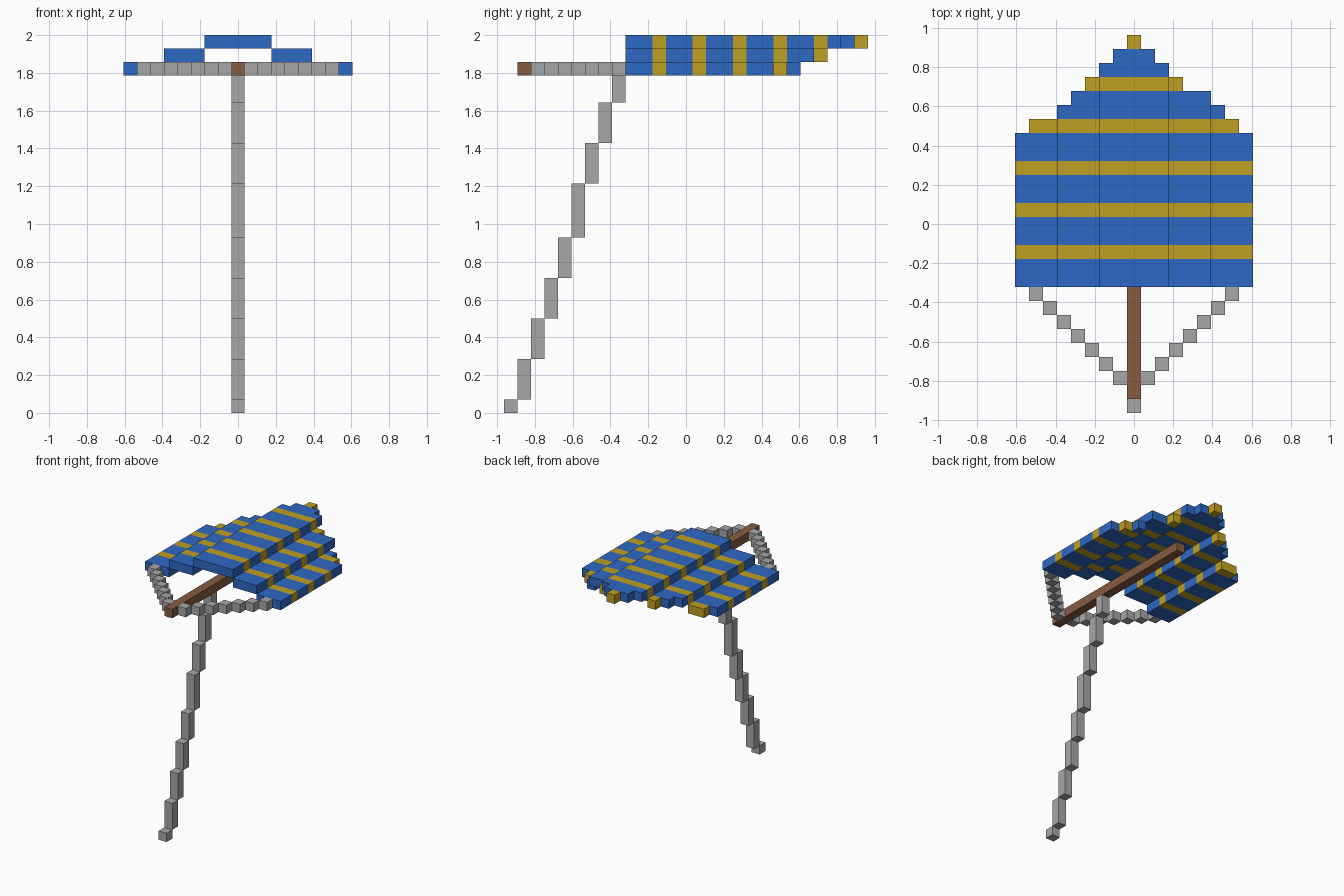
import bpy, bmesh
from mathutils import Matrix, Vector

cube = bpy.data.objects.get("Cube")
if cube:
    bpy.data.objects.remove(cube, do_unlink=True)

U = 1 / 14          # edge of one block
Y0 = -13.5 * U      # front edge of block row 0


def material(name, rgb):
    m = bpy.data.materials.new(name)
    m.use_nodes = True
    m.diffuse_color = (*rgb, 1)
    bsdf = m.node_tree.nodes["Principled BSDF"]
    bsdf.inputs["Base Color"].default_value = (*rgb, 1)
    bsdf.inputs["Roughness"].default_value = 0.8
    return m


BLUE = material("sail blue", (0.027, 0.138, 0.55))
GOLD = material("stripe gold", (0.53, 0.35, 0.016))
GREY = material("cord grey", (0.39, 0.39, 0.39))
BROWN = material("wood brown", (0.24, 0.107, 0.053))


def finish(name, bm, *mats):
    bmesh.ops.recalc_face_normals(bm, faces=bm.faces[:])
    me = bpy.data.meshes.new(name)
    bm.to_mesh(me)
    bm.free()
    for m in mats:
        me.materials.append(m)
    ob = bpy.data.objects.new(name, me)
    bpy.context.collection.objects.link(ob)
    return ob


def box(bm, col, row, level, rows=1, levels=1):
    """Add a box one block wide, given in block steps."""
    centre = Vector((col * U, Y0 + (row + rows / 2) * U, (level + levels / 2) * U))
    size = Matrix.Diagonal((U, rows * U, levels * U, 1))
    bmesh.ops.create_cube(bm, size=1, matrix=Matrix.Translation(centre) @ size)


# Sail outline: first and last column of each row, tapering to the rear tip
SAIL_FRONT = 9
OUTLINE = [(-8, 8)] * 11 + [(-7, 7), (-5, 6), (-4, 5), (-3, 3), (-2, 2), (-1, 1), (0, 0)]


def sail_panel(name, first, last, level):
    """Flat stepped sheet one block thick, striped gold on every third row."""
    bm = bmesh.new()
    z = level * U
    for k, (a, b) in enumerate(OUTLINE):
        y = Y0 + (SAIL_FRONT + k) * U
        for c in range(max(a, first), min(b, last) + 1):
            x = (c - 0.5) * U
            bm.faces.new([bm.verts.new(p) for p in
                          ((x, y, z), (x + U, y, z), (x + U, y + U, z), (x, y + U, z))])
    bmesh.ops.remove_doubles(bm, verts=bm.verts[:], dist=U / 100)
    sheet = bm.faces[:]
    grown = bmesh.ops.extrude_face_region(bm, geom=sheet, use_keep_orig=True)["geom"]
    bmesh.ops.translate(bm, vec=(0, 0, U),
                        verts=[v for v in grown if isinstance(v, bmesh.types.BMVert)])
    bmesh.ops.recalc_face_normals(bm, faces=bm.faces[:])
    # Stripe rule: row of the block just behind each face
    for f in bm.faces:
        y = f.calc_center_median().y - f.normal.y * U / 2
        f.material_index = int(int((y - Y0) / U) % 3 == 2)
    bmesh.ops.dissolve_limit(bm, angle_limit=0.01, verts=bm.verts[:],
                             edges=bm.edges[:], delimit={'MATERIAL'})
    finish(name, bm, BLUE, GOLD)


sail_panel("sail_centre", -2, 2, 27)
sail_panel("sail_middle_left", 3, 5, 26)
sail_panel("sail_middle_right", -5, -3, 26)
sail_panel("sail_outer_left", 6, 8, 25)
sail_panel("sail_outer_right", -8, -6, 25)

# Wooden spine under the sail, reaching forward to the nose
bm = bmesh.new()
box(bm, 0, 1, 25, rows=20)
finish("spine", bm, BROWN)

# Stepped cords from the nose out to the sail corners
for side, name in ((1, "cord_left"), (-1, "cord_right")):
    bm = bmesh.new()
    for c in range(1, 8):
        box(bm, side * c, c + 1, 25)
    finish(name, bm, GREY)

# Hanging line, stepping forward as it drops to the ground
bm = bmesh.new()
level = 0
for row, height in enumerate((1, 3, 3, 3, 3, 4, 3, 3, 2)):
    box(bm, 0, row, level, levels=height)
    level += height
finish("hanging_line", bm, GREY)
